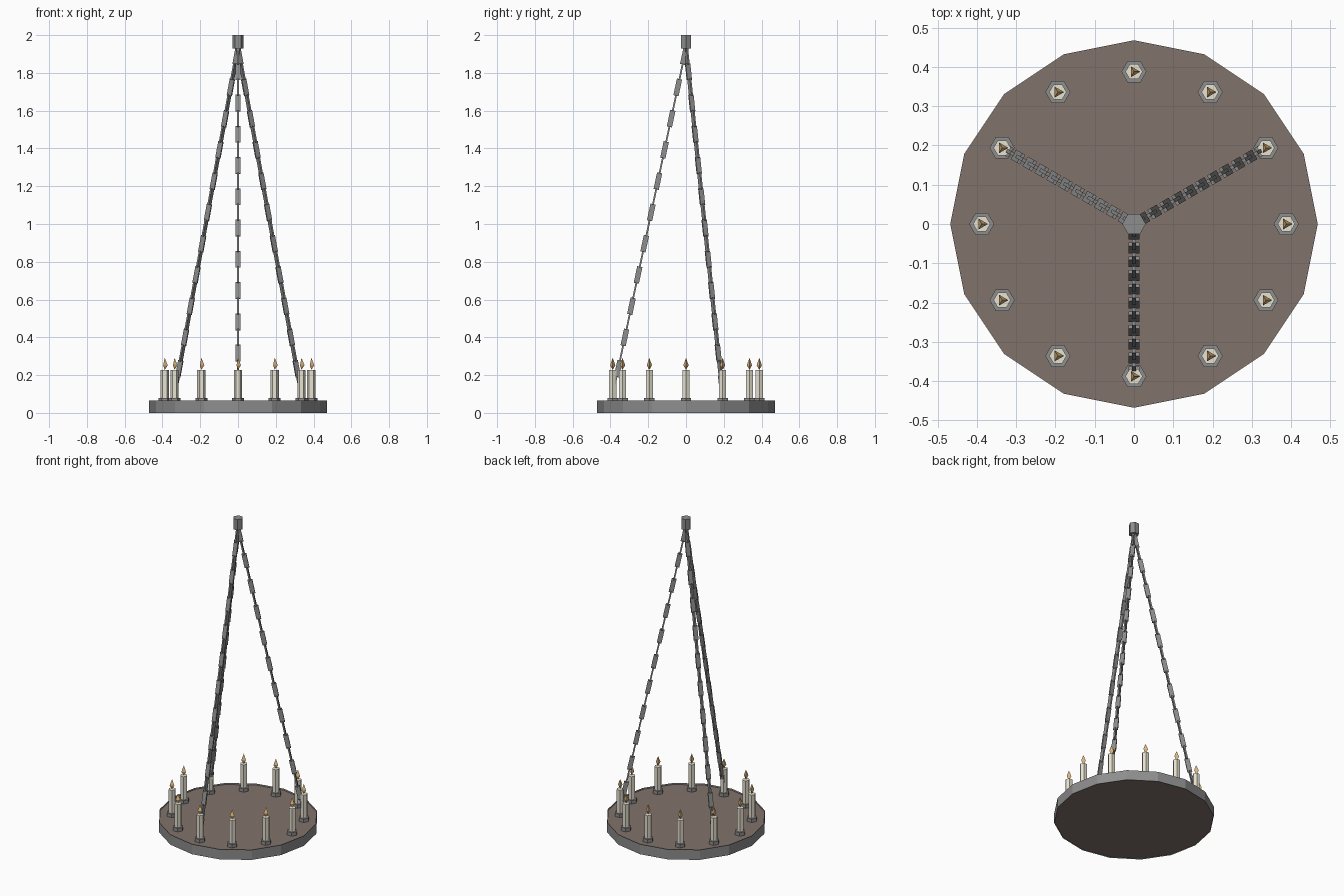
import bpy, bmesh
from math import radians, cos, sin
from mathutils import Matrix, Vector

if "Cube" in bpy.data.objects:
    bpy.data.objects.remove(bpy.data.objects["Cube"])


def material(name, rgb):
    m = bpy.data.materials.new(name)
    m.diffuse_color = (*rgb, 1)
    m.use_nodes = True
    m.node_tree.nodes["Principled BSDF"].inputs["Base Color"].default_value = m.diffuse_color
    return m


def prism(name, sides, rings, loc=(0, 0, 0), mat=None, caps=True):
    """Lathe of (radius, z) rings with a corner on +x; radius 0 becomes a point."""
    bm = bmesh.new()
    loops = []
    for r, z in rings:
        n = sides if r > 0 else 1
        loops.append([bm.verts.new((r * cos(radians(360 * i / sides)),
                                    r * sin(radians(360 * i / sides)), z)) for i in range(n)])
    for a, b in zip(loops, loops[1:]):
        for i in range(sides):
            j = (i + 1) % sides
            quad = [a[i % len(a)], a[j % len(a)], b[j % len(b)], b[i % len(b)]]
            bm.faces.new(list(dict.fromkeys(quad)))
    if caps:
        if len(loops[0]) > 1:
            bm.faces.new(loops[0][::-1])
        if len(loops[-1]) > 1:
            bm.faces.new(loops[-1])
    return finish(name, bm, loc, mat)


def finish(name, bm, loc=(0, 0, 0), mat=None):
    me = bpy.data.meshes.new(name)
    bm.to_mesh(me)
    bm.free()
    ob = bpy.data.objects.new(name, me)
    ob.location = loc
    if mat:
        me.materials.append(mat)
    bpy.context.collection.objects.link(ob)
    return ob


wood = material("wood", (0.22, 0.175, 0.145))
wax = material("wax", (0.80, 0.76, 0.64))
fire = material("fire", (0.80, 0.52, 0.22))
iron = material("iron", (0.27, 0.27, 0.27))

# Wooden plate inside a thin iron band
prism("plate", 16, [(0.468, 0.004), (0.468, 0.056)], mat=wood)
prism("rim_band", 16, [(0.47, 0), (0.47, 0.065)], mat=iron, caps=False)

# Twelve candles with holders and flames
for k in range(12):
    a = radians(30 * k)
    p = (0.388 * cos(a), 0.388 * sin(a), 0)
    prism("candle_holder", 6, [(0.032, 0.054), (0.032, 0.078)], p, iron)
    prism("candle", 6, [(0.022, 0.076), (0.022, 0.228)], p, wax)
    prism("flame", 3, [(0, 0.228), (0.016, 0.252), (0, 0.292)], p, fire)

# Three chains of flat links, alternately turned a quarter
LINKS = 22
for deg in (30, 150, 270):
    a = radians(deg)
    out = Vector((cos(a), sin(a), 0))
    top = Vector((0, 0, 1.93))
    span = out * 0.385 + Vector((0, 0, 0.11)) - top
    axis = span.normalized()
    side = Vector((-sin(a), cos(a), 0))
    frame = Matrix((side, axis.cross(side), axis)).transposed().to_4x4()
    step = span.length / LINKS
    bm = bmesh.new()
    for i in range(LINKS):
        wide, thin = 0.028, 0.009
        size = (wide, thin, step * 1.06) if i % 2 else (thin, wide, step * 1.06)
        m = Matrix.Translation(top + axis * step * (i + 0.5)) @ frame @ Matrix.Diagonal((*size, 1))
        bmesh.ops.create_cube(bm, size=1, matrix=m)
    bmesh.ops.recalc_face_normals(bm, faces=bm.faces)
    finish("chain", bm, mat=iron)

# Ceiling cap where the chains meet
prism("ceiling_cap", 6, [(0.03, 1.93), (0.03, 2.0)], mat=iron)
